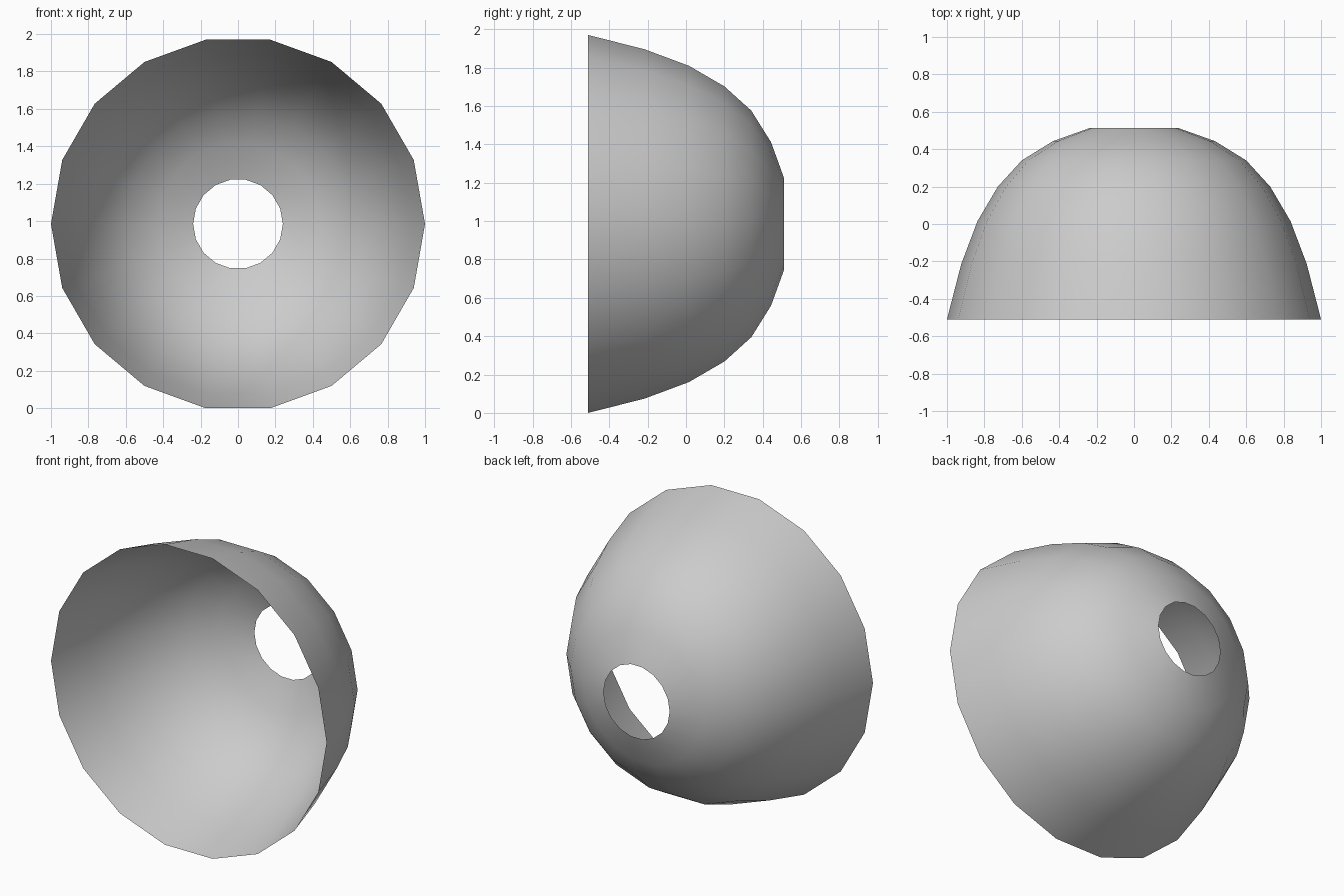
import bpy, bmesh
from math import cos, sin, radians

if "Cube" in bpy.data.objects:
    bpy.data.objects.remove(bpy.data.objects["Cube"])

SIDES = 18
CENTRE_Z = cos(radians(10))

# Dome profile: (radius, y) from the wide rim to the small hole
PROFILE = [(1.0, -0.51), (0.924, -0.215), (0.837, 0.015), (0.728, 0.2),
           (0.6, 0.34), (0.433, 0.443), (0.24, 0.512)]

# Open single-walled shade, rings lofted along y
bm = bmesh.new()
rings = []
for r, y in PROFILE:
    rings.append([bm.verts.new((r * cos(radians(i * 360 / SIDES)), y,
                                CENTRE_Z + r * sin(radians(i * 360 / SIDES))))
                  for i in range(SIDES)])
for a, b in zip(rings, rings[1:]):
    for i in range(SIDES):
        j = (i + 1) % SIDES
        face = bm.faces.new((a[i], a[j], b[j], b[i]))
        face.smooth = True

# Point the normals outward
bm.normal_update()
for f in bm.faces:
    c = f.calc_center_median()
    if f.normal.x * c.x + f.normal.z * (c.z - CENTRE_Z) < 0:
        f.normal_flip()

mesh = bpy.data.meshes.new("lamp_shade")
bm.to_mesh(mesh)
bm.free()
shade = bpy.data.objects.new("lamp_shade", mesh)
bpy.context.collection.objects.link(shade)
